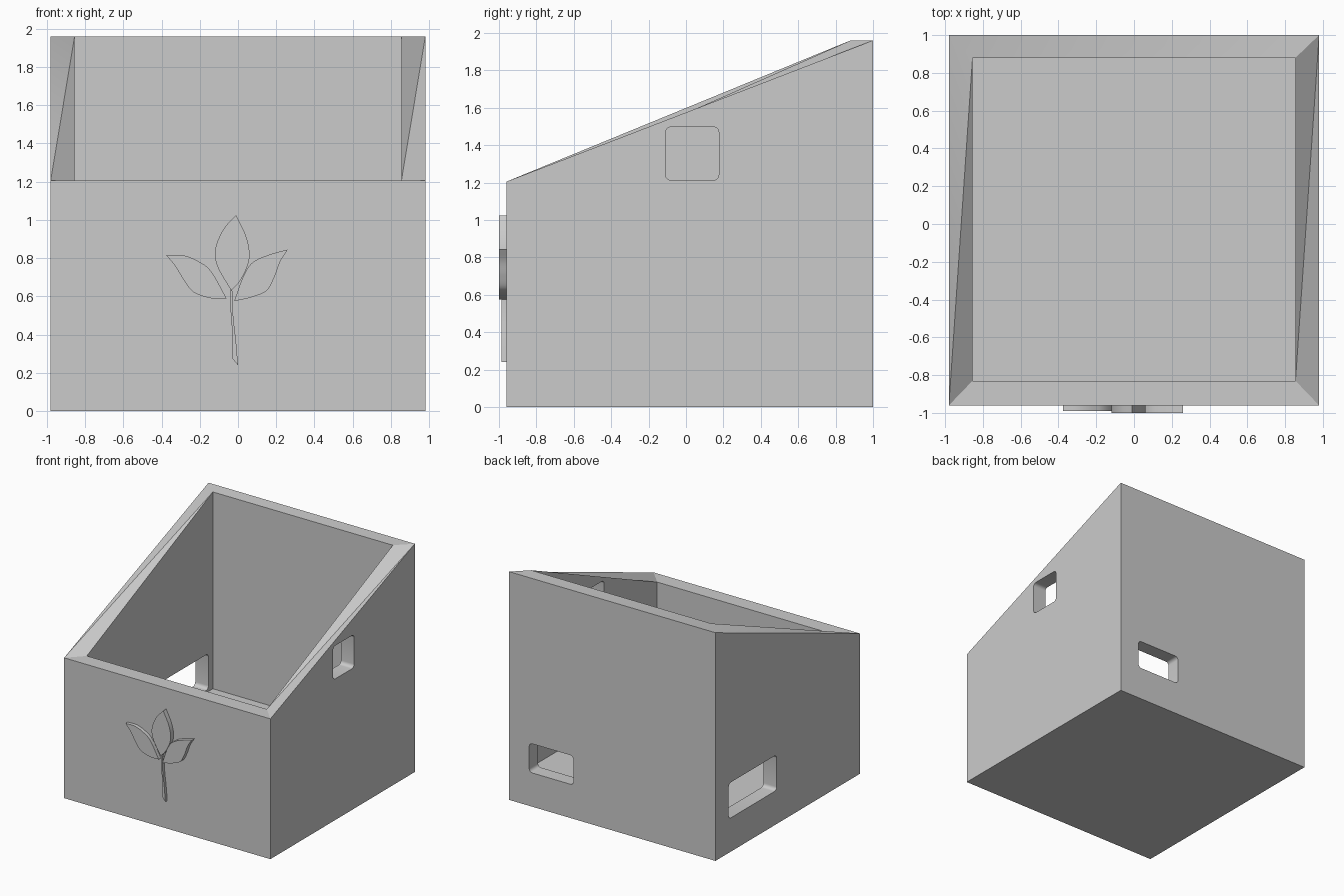
import bpy
import bmesh
from mathutils import Vector

if "Cube" in bpy.data.objects:
    bpy.data.objects.remove(bpy.data.objects["Cube"], do_unlink=True)

GREY = (0.6, 0.6, 0.6, 1.0)
grey = bpy.data.materials.new("plain grey")
grey.use_nodes = True
grey.diffuse_color = GREY
grey.node_tree.nodes["Principled BSDF"].inputs["Base Color"].default_value = GREY


def make_object(name, bm):
    bmesh.ops.recalc_face_normals(bm, faces=bm.faces)
    mesh = bpy.data.meshes.new(name)
    bm.to_mesh(mesh)
    bm.free()
    mesh.materials.append(grey)
    obj = bpy.data.objects.new(name, mesh)
    bpy.context.collection.objects.link(obj)
    return obj


def activate(obj):
    bpy.ops.object.select_all(action='DESELECT')
    obj.select_set(True)
    bpy.context.view_layer.objects.active = obj


# Planter box: open top that slopes up to the back, mitred rim
W, FRONT, BACK = 0.98, -0.96, 1.0
IW, IFRONT, IBACK = 0.855, -0.83, 0.88
LOW, HIGH, FLOOR = 1.205, 1.96, 0.27

bm = bmesh.new()


def ring(w, front, back, z_front, z_back):
    corners = [(-w, front, z_front), (w, front, z_front), (w, back, z_back), (-w, back, z_back)]
    return [bm.verts.new(c) for c in corners]


base = ring(W, FRONT, BACK, 0, 0)
outer = ring(W, FRONT, BACK, LOW, HIGH)
inner = ring(IW, IFRONT, IBACK, LOW, HIGH)
floor = ring(IW, IFRONT, IBACK, FLOOR, FLOOR)
bm.faces.new(base)
bm.faces.new(floor)
for i in range(4):
    j = (i + 1) % 4
    bm.faces.new((base[i], base[j], outer[j], outer[i]))
    bm.faces.new((inner[i], inner[j], floor[j], floor[i]))
    if i % 2 == 0:
        bm.faces.new((outer[i], outer[j], inner[j], inner[i]))
    else:
        # the side rims are twisted, so each is folded along a diagonal
        bm.faces.new((outer[i], outer[j], inner[i]))
        bm.faces.new((outer[j], inner[j], inner[i]))
planter = make_object("planter_box", bm)


# Rounded window openings
def cut_opening(name, center, size, axis):
    bm = bmesh.new()
    bmesh.ops.create_cube(bm, size=1)
    bmesh.ops.scale(bm, vec=size, verts=bm.verts)
    edges = [e for e in bm.edges
             if abs((e.verts[0].co - e.verts[1].co).normalized()[axis]) > 0.9]
    bmesh.ops.bevel(bm, geom=edges, offset=0.03, segments=5, profile=0.5, affect='EDGES')
    bmesh.ops.translate(bm, vec=center, verts=bm.verts)
    cutter = make_object(name, bm)
    cutter.hide_render = True
    mod = planter.modifiers.new(name, 'BOOLEAN')
    mod.operation = 'DIFFERENCE'
    mod.solver = 'EXACT'
    mod.object = cutter
    activate(planter)
    bpy.ops.object.modifier_apply(modifier=name)
    bpy.data.objects.remove(cutter, do_unlink=True)


cut_opening("upper_window", (0.92, 0.033, 1.355), (0.3, 0.285, 0.285), 0)
cut_opening("side_window", (-0.92, 0.495, 0.443), (0.3, 0.65, 0.305), 0)
cut_opening("back_window", (0.58, 0.94, 0.415), (0.42, 0.3, 0.25), 1)
activate(planter)
bpy.ops.object.shade_smooth_by_angle(angle=0.5)


# Raised sprout on the front wall
def smooth_path(points, steps=6):
    pts = [Vector(p) for p in points]
    pts = [2 * pts[0] - pts[1]] + pts + [2 * pts[-1] - pts[-2]]
    path = []
    for a, b, c, d in zip(pts, pts[1:], pts[2:], pts[3:]):
        for k in range(steps):
            t = k / steps
            path.append(0.5 * (2 * b + (c - a) * t + (2 * a - 5 * b + 4 * c - d) * t ** 2
                               + (3 * b - a - 3 * c + d) * t ** 3))
    return path


def relief(name, side_a, side_b, depth):
    outline = smooth_path(side_a) + smooth_path(side_b)
    bm = bmesh.new()
    face = bm.faces.new([bm.verts.new((p.x, FRONT + 0.01, p.y)) for p in outline])
    result = bmesh.ops.extrude_face_region(bm, geom=[face])
    front = [v for v in result["geom"] if isinstance(v, bmesh.types.BMVert)]
    bmesh.ops.translate(bm, vec=(0, -depth - 0.01, 0), verts=front)
    obj = make_object(name, bm)
    activate(obj)
    bpy.ops.object.shade_smooth_by_angle(angle=0.5)


relief("middle_leaf",
       [(-.01, 1.025), (-.07, .96), (-.11, .88), (-.12, .81), (-.1, .74), (-.035, .63)],
       [(-.035, .63), (.01, .68), (.05, .76), (.06, .83), (.04, .92), (-.01, 1.025)], 0.04)
relief("right_leaf",
       [(-.375, .815), (-.29, .815), (-.21, .785), (-.14, .73), (-.06, .59)],
       [(-.06, .59), (-.14, .59), (-.23, .62), (-.28, .68), (-.33, .76), (-.375, .815)], 0.03)
relief("left_leaf",
       [(.26, .845), (.17, .82), (.08, .78), (.03, .71), (-.02, .575)],
       [(-.02, .575), (.07, .595), (.15, .63), (.19, .7), (.22, .78), (.26, .845)], 0.04)
relief("stem",
       [(-.04, .65), (-.04, .55), (-.03, .4), (-.03, .25)],
       [(0, .24), (-.01, .36), (-.025, .5), (-.03, .65)], 0.026)
